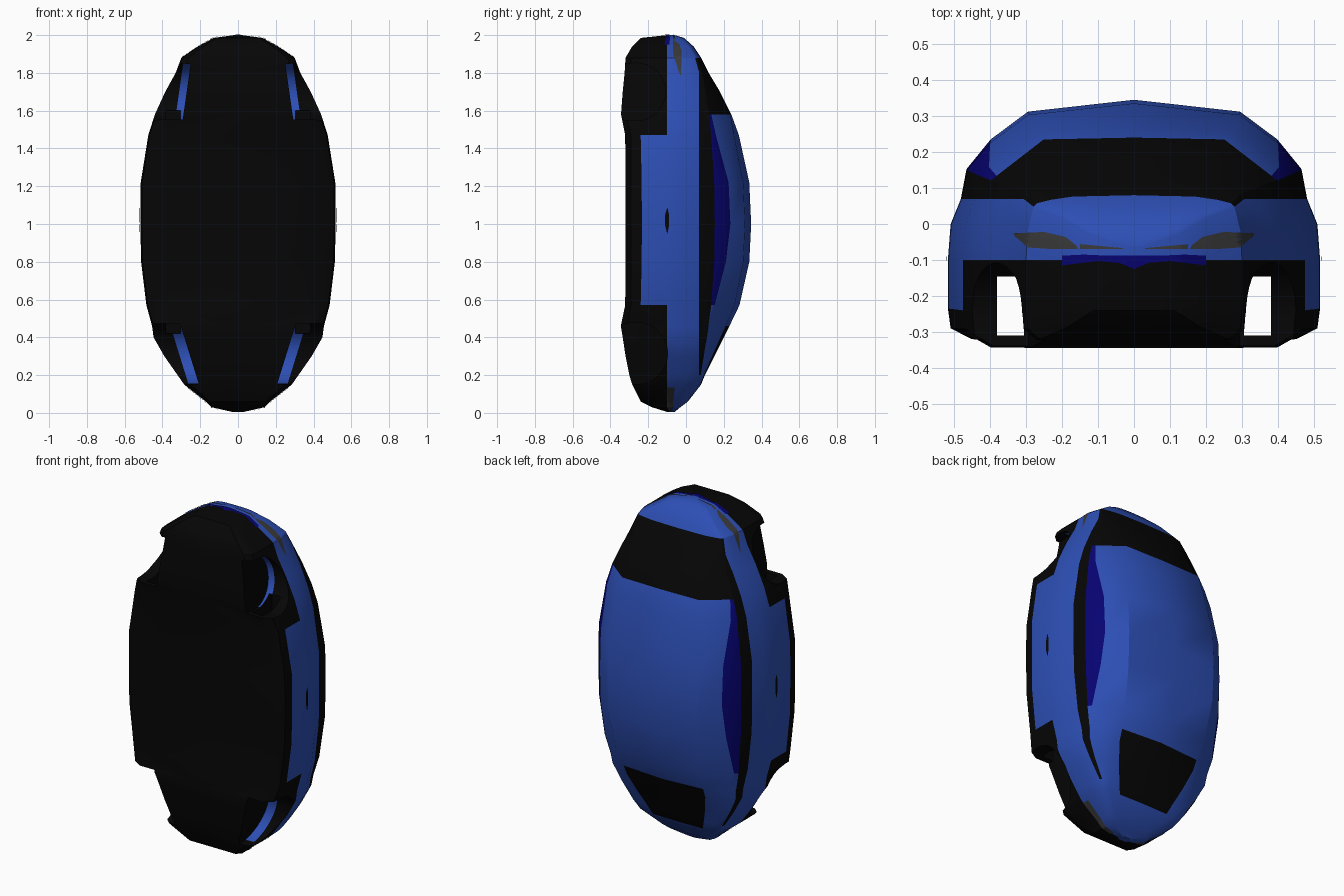
import bpy, bmesh, math
from mathutils import Vector
from mathutils.bvhtree import BVHTree

if "Cube" in bpy.data.objects:
    bpy.data.objects.remove(bpy.data.objects["Cube"])


def material(name, rgb):
    m = bpy.data.materials.new(name)
    m.diffuse_color = (*rgb, 1)
    m.use_nodes = True
    m.node_tree.nodes["Principled BSDF"].inputs["Base Color"].default_value = m.diffuse_color
    return m


BLUE, BLACK, NAVY, GREY = range(4)
MATS = [material("body_blue", (0.026, 0.078, 0.46)),
        material("trim_black", (0.0018, 0.0018, 0.0018)),
        material("window_navy", (0.002, 0.001, 0.165)),
        material("lamp_grey", (0.042, 0.042, 0.042))]


def make(name, bm):
    me = bpy.data.meshes.new(name)
    bm.to_mesh(me)
    bm.free()
    for m in MATS:
        me.materials.append(m)
    ob = bpy.data.objects.new(name, me)
    bpy.context.collection.objects.link(ob)
    return ob


def smooth(ob, angle=30):
    bpy.ops.object.select_all(action='DESELECT')
    ob.select_set(True)
    bpy.context.view_layer.objects.active = ob
    bpy.ops.object.shade_smooth_by_angle(angle=math.radians(angle))


# Car body standing on its tail: height z, half width, underside y, roof y
STATIONS = [
    (0.005, .03, -.10, -.06), (.03, .14, -.18, -.03), (.06, .17, -.24, .01),
    (.15, .285, -.285, .08), (.2, .32, -.30, .10), (.3, .39, -.32, .15),
    (.4, .447, -.335, .20), (.46, .455, -.345, .23), (.57, .485, -.322, .283),
    (.8, .513, -.32, .335), (1, .517, -.32, .345), (1.22, .515, -.32, .335),
    (1.47, .475, -.322, .28), (1.58, .44, -.344, .24), (1.7, .385, -.335, .18),
    (1.8, .33, -.325, .12), (1.88, .30, -.32, .08), (1.94, .21, -.285, .04),
    (1.985, .13, -.24, -.01), (2.0, .02, -.10, -.06)]


def section(z, w, yb, yt):
    """Half cross-section from the floor centre to the roof centre."""
    belt = min(.07, yb + .92 * (yt - yb))
    h = yt - belt
    # the side window narrows towards both ends
    t = min(.75, max(0, (abs(z - 1.05) - .15) / .45)) if .5 < z < 1.6 else 0
    flat = .97 if 1.55 < z < 1.85 else .88
    pts = [(0, yb), (.87, yb), (.985, yb + .12 * min(.25, yt - yb)),
           (1, max(-.24, yb + .13 * (yt - yb))),
           (1, max(-.10, yb + .3 * (yt - yb))),
           (.985, min(0, yb + .75 * (yt - yb))), (.93, belt),
           (.9, belt + .3 * h), (.77 + .13 * t, belt + (.6 - .3 * t) * h),
           (.57, belt + flat * h), (0, yt)]
    return [(x * w, y) for x, y in pts]


def panel_colour(j, z):
    """Colour by band around the section and height along the car."""
    if j < 3:
        return BLACK
    if j == 3:
        return BLUE if .56 < z < 1.47 else BLACK
    if j < 6 or z > 1.88 or z < .15:
        return BLUE
    if z > 1.58 or (j == 6 and z > .2):
        return BLACK
    if j == 7 and z > .57:
        return NAVY
    return BLACK if j == 9 and z < .46 else BLUE


bm = bmesh.new()
rings = []
for z, w, yb, yt in STATIONS:
    half = section(z, w, yb, yt)
    ring = half + [(-x, y) for x, y in half[-2:0:-1]]
    rings.append([bm.verts.new((x, y, z)) for x, y in ring])
n = len(rings[0])
for i in range(len(rings) - 1):
    zm = (STATIONS[i][0] + STATIONS[i + 1][0]) / 2
    for j in range(n):
        k = (j + 1) % n
        f = bm.faces.new((rings[i][j], rings[i][k], rings[i + 1][k], rings[i + 1][j]))
        f.material_index = panel_colour(j if j < 10 else 19 - j, zm)
bm.faces.new(rings[0])
bm.faces.new(rings[-1])
bmesh.ops.recalc_face_normals(bm, faces=bm.faces)
body = make("car_body", bm)


# Cutters: rounded wheel wells with a slanted inner wall, and the hollow sills
def prism(name, outline, s, inner, blue_width, outer):
    bm = bmesh.new()
    rows = [[bm.verts.new((s * fx(z), y, z)) for y, z in outline]
            for fx in (inner, lambda z: inner(z) + blue_width, lambda z: outer)]
    bm.faces.new(rows[0]).material_index = BLACK
    bm.faces.new(rows[2]).material_index = BLACK
    for r in (0, 1):
        for i in range(len(outline)):
            k = (i + 1) % len(outline)
            f = bm.faces.new((rows[r][i], rows[r][k], rows[r + 1][k], rows[r + 1][i]))
            ceiling = r == 0 and len(outline) > 4 and f.calc_center_median().y > -.24
            f.material_index = BLUE if ceiling else BLACK
    bmesh.ops.recalc_face_normals(bm, faces=bm.faces)
    ob = make(name, bm)
    ob.hide_render = True
    return ob


def arch(zc, r):
    top = [(-.26 + r * math.sin(math.pi * i / 16), zc + r * math.cos(math.pi * i / 16))
           for i in range(17)]
    return top + [(-.5, zc - r * .9), (-.5, zc + r * .9)]


cutters = []
for s in (-1, 1):
    cutters.append(prism("rear_well_cutter", arch(.315, .163), s,
                         lambda z: .16 + .31 * z, .055, .7))
    cutters.append(prism("front_well_cutter", arch(1.70, .152), s,
                         lambda z: .25 + (1.85 - z) * .143, .04, .7))
    cutters.append(prism("sill_cutter", [(-.31, .42), (-.12, .42), (-.12, 1.6), (-.31, 1.6)],
                         s, lambda z: .305, .03, .38))
for c in cutters:
    mod = body.modifiers.new(c.name, 'BOOLEAN')
    mod.operation = 'DIFFERENCE'
    mod.solver = 'EXACT'
    mod.object = c
dg = bpy.context.evaluated_depsgraph_get()
body.data = bpy.data.meshes.new_from_object(body.evaluated_get(dg))
body.modifiers.clear()
for c in cutters:
    bpy.data.objects.remove(c)
smooth(body)

bm = bmesh.new()
bm.from_mesh(body.data)
tree = BVHTree.FromBMesh(bm)
bm.free()


# Thin plates laid on the body surface between two outlines
def along(line, t):
    f = t * (len(line) - 1)
    i = min(int(f), len(line) - 2)
    return Vector(line[i]).lerp(Vector(line[i + 1]), f - i)


def plate(name, low, high, place, view, mat, steps=24):
    view = Vector(view)
    for s in (-1, 1):
        bm = bmesh.new()
        grid = []
        for i in range(steps + 1):
            row = []
            for v in (0, .33, .67, 1):
                p = along(low, i / steps).lerp(along(high, i / steps), v)
                o = place(p)
                o.x *= s
                d = Vector((view.x * s, view.y, view.z))
                hit = tree.ray_cast(o, d)[0]
                row.append(bm.verts.new((hit if hit else o) - d * .004))
            grid.append(row)
        for a, b in zip(grid, grid[1:]):
            for v in (0, 1, 2):
                f = bm.faces.new((a[v], b[v], b[v + 1], a[v + 1]))
                f.material_index = mat
                f.normal_update()
                if f.normal.dot(d) > 0:
                    f.normal_flip()
        make(name + ("_left" if s < 0 else "_right"), bm)


def from_top(p):
    return Vector((p.x, p.y, 3))


def from_below(p):
    return Vector((p.x, p.y, -1))


def from_side(p):
    return Vector((2, p.x, p.y))


DOWN = (0, 0, -1)
plate("headlight", [(.155, -.07), (.225, -.07), (.295, -.065), (.335, -.03)],
      [(.16, -.06), (.19, -.036), (.25, -.022), (.335, -.026)], from_top, DOWN, GREY)
plate("headlight_sliver", [(.03, -.07), (.15, -.07)], [(.03, -.067), (.15, -.056)],
      from_top, DOWN, GREY)
plate("nose_strip", [(0, -.125), (.04, -.108), (.1, -.103), (.2, -.115)],
      [(0, -.088), (.07, -.088), (.14, -.085), (.2, -.088)], from_top, DOWN, NAVY)
plate("tail_lamp", [(.08, -.097), (.27, -.1)], [(.08, -.075), (.27, -.06)],
      from_below, (0, 0, 1), GREY)
plate("door_handle", [(-.1, .95), (-.11, .99), (-.11, 1.05), (-.1, 1.085)],
      [(-.098, .95), (-.09, .99), (-.09, 1.05), (-.098, 1.085)], from_side, (-1, 0, 0), BLACK)
